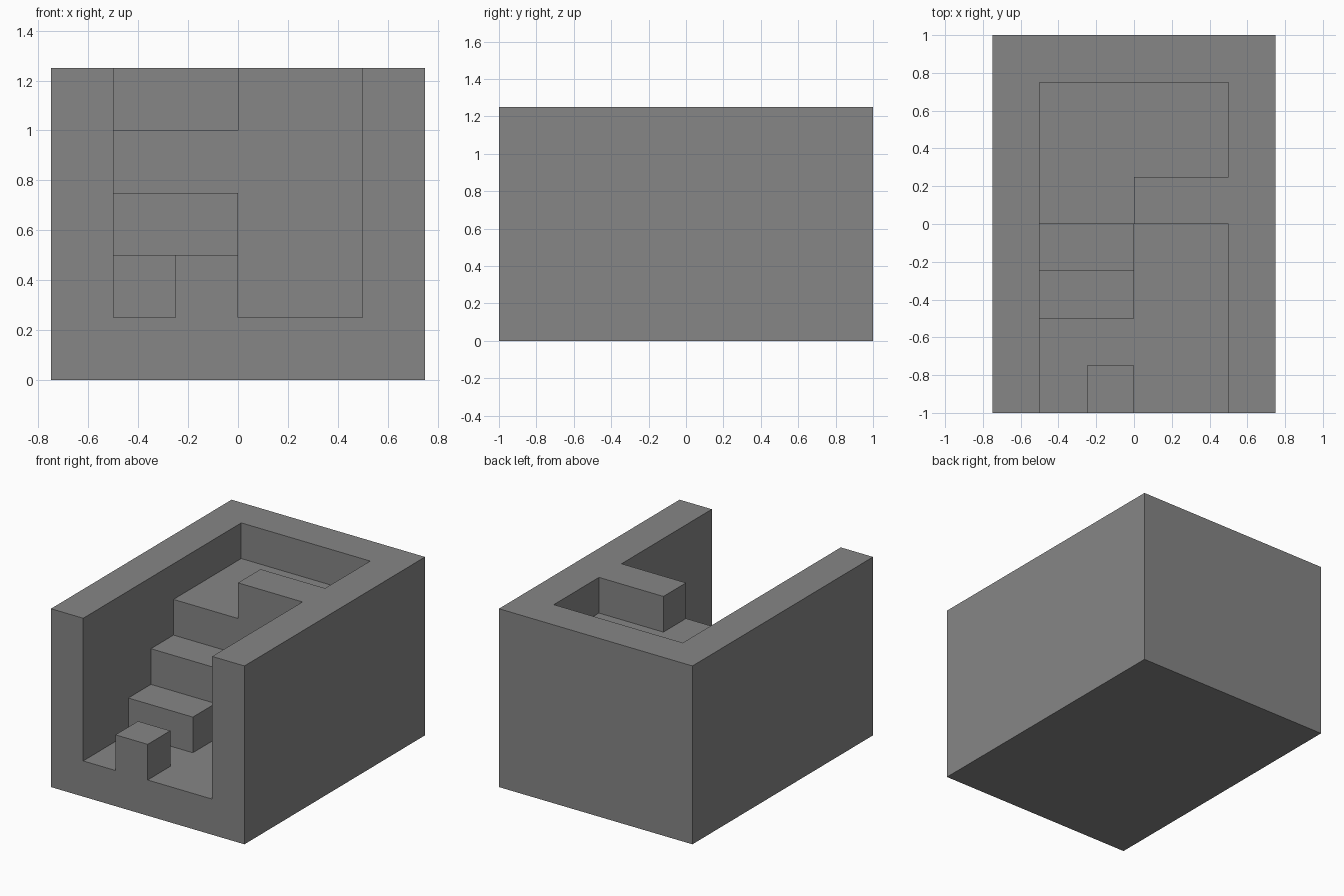
import bpy
import bmesh
from mathutils import Vector

cube = bpy.data.objects.get("Cube")
if cube:
    bpy.data.objects.remove(cube, do_unlink=True)

stone = bpy.data.materials.new("stone grey")
stone.use_nodes = True
colour = (0.24, 0.24, 0.24, 1.0)
stone.diffuse_color = colour
stone.node_tree.nodes["Principled BSDF"].inputs["Base Color"].default_value = colour

GRID = 0.25   # everything sits on this module
TOP = 5       # block height in modules
ABOVE = 6     # cutters overshoot the top
OPEN = -5     # cutters overshoot the front


def box(name, low, high):
    """Axis-aligned box between two corners given in modules."""
    low, high = Vector(low) * GRID, Vector(high) * GRID
    bm = bmesh.new()
    bmesh.ops.create_cube(bm, size=1)
    bmesh.ops.scale(bm, vec=high - low, verts=bm.verts)
    bmesh.ops.translate(bm, vec=(low + high) / 2, verts=bm.verts)
    mesh = bpy.data.meshes.new(name)
    bm.to_mesh(mesh)
    bm.free()
    mesh.materials.append(stone)
    obj = bpy.data.objects.new(name, mesh)
    bpy.context.collection.objects.link(obj)
    return obj


def combine(target, tool, operation):
    """Apply an exact boolean and discard the tool."""
    mod = target.modifiers.new(tool.name, 'BOOLEAN')
    mod.operation = operation
    mod.solver = 'EXACT'
    mod.object = tool
    tool.hide_render = True
    bpy.context.view_layer.objects.active = target
    bpy.ops.object.modifier_apply(modifier=mod.name)
    bpy.data.objects.remove(tool, do_unlink=True)


# Solid outer block
block = box("stairwell_block", (-3, -4, 0), (3, 4, TOP))

# Spaces carved out of the block
spaces = {
    "entrance_space": ((-2, OPEN, 1), (2, -2, ABOVE)),
    "passage_space": ((0, -3, 1), (2, 0, ABOVE)),
    "first_step_space": ((-2, -3, 2), (0, -1, ABOVE)),
    "second_step_space": ((-2, -3, 3), (0, 0, ABOVE)),
    "landing_front_space": ((-2, -3, 4), (0, 2, ABOVE)),
    "landing_back_space": ((-2, 1, 4), (2, 3, ABOVE)),
}
for name, (low, high) in spaces.items():
    combine(block, box(name, low, high), 'DIFFERENCE')

# Small post standing at the entrance, flush with the front
combine(block, box("entrance_post", (-1, -4, 0.5), (0, -3, 2)), 'UNION')

# Merge coplanar faces into clean flat ones
bm = bmesh.new()
bm.from_mesh(block.data)
bmesh.ops.remove_doubles(bm, verts=bm.verts, dist=0.0001)
bmesh.ops.dissolve_limit(bm, angle_limit=0.01, verts=bm.verts, edges=bm.edges)
bmesh.ops.recalc_face_normals(bm, faces=bm.faces)
bm.to_mesh(block.data)
bm.free()
